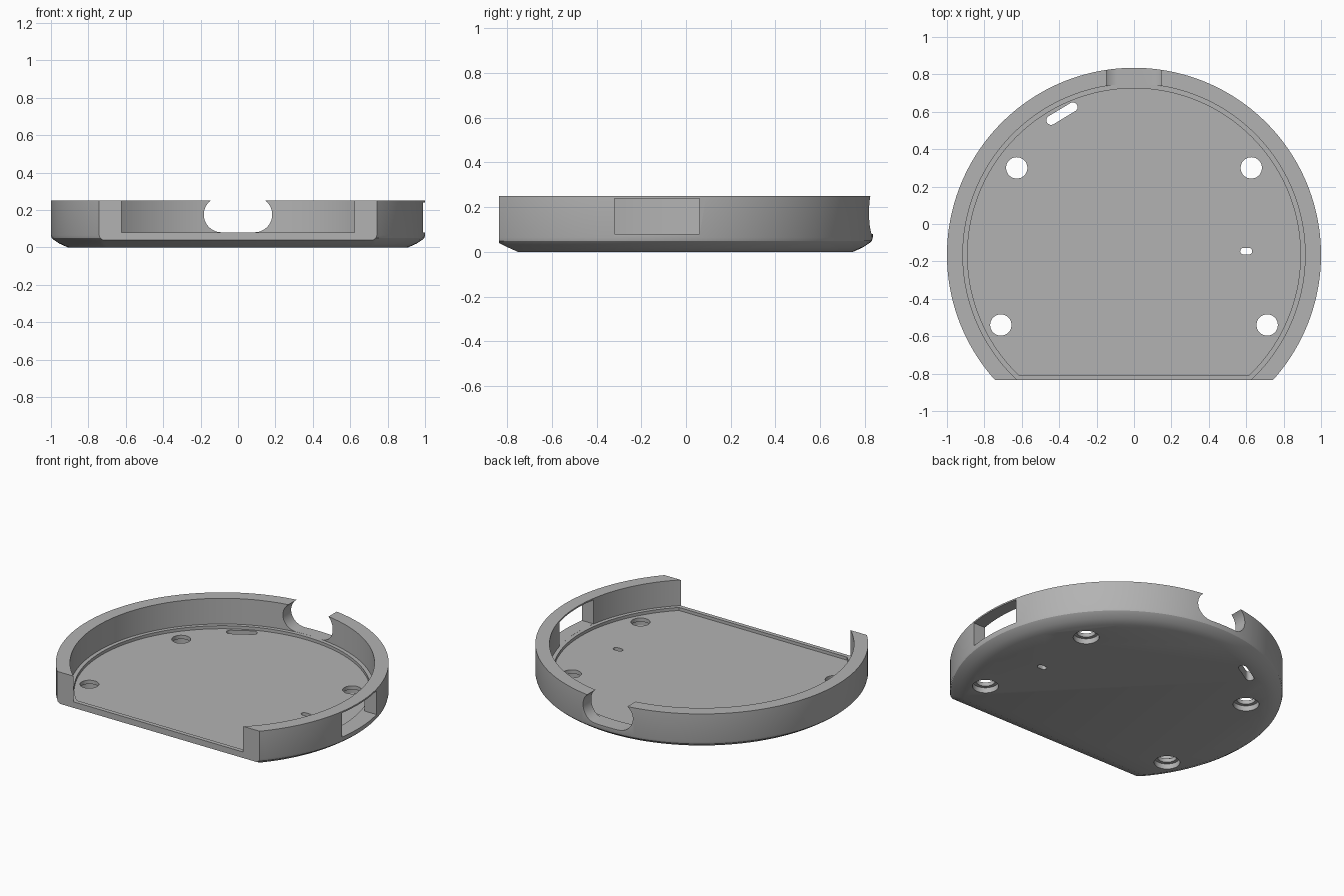
import bpy, bmesh, math
from mathutils import Matrix, Vector

cube = bpy.data.objects.get("Cube")
if cube:
    bpy.data.objects.remove(cube, do_unlink=True)

CENTRE_Y = -0.165
FRONT_Y = -0.835
SEGMENTS = 144

grey = bpy.data.materials.new("plain grey")
grey.use_nodes = True
grey.diffuse_color = (0.45, 0.45, 0.45, 1)
grey.node_tree.nodes["Principled BSDF"].inputs["Base Color"].default_value = (0.45, 0.45, 0.45, 1)


def flat_circle(radius, front):
    """Circle outline with its front trimmed by a straight chord."""
    start = math.asin((front - CENTRE_Y) / radius)
    sweep = math.pi - 2 * start
    return [(radius * math.cos(start + sweep * i / SEGMENTS),
             CENTRE_Y + radius * math.sin(start + sweep * i / SEGMENTS))
            for i in range(SEGMENTS + 1)]


def capsule(x, y, half, radius, tilt=0.0, steps=24):
    """Outline of a slot with round ends; half = 0 gives a circle."""
    points = []
    for end in (0, 1):
        for i in range(steps + (1 if half else 0)):
            a = -math.pi / 2 + math.pi * (end + i / steps)
            p = Vector(((half if end == 0 else -half) + radius * math.cos(a),
                        radius * math.sin(a)))
            p.rotate(Matrix.Rotation(tilt, 2))
            points.append((x + p.x, y + p.y))
    return points


def loft(name, layers):
    """Closed solid through a stack of (outline, height) layers."""
    bm = bmesh.new()
    rings = [[bm.verts.new((x, y, z)) for x, y in pts] for pts, z in layers]
    for low, high in zip(rings, rings[1:]):
        for i in range(len(low)):
            j = (i + 1) % len(low)
            bm.faces.new((low[i], low[j], high[j], high[i]))
    bm.faces.new(rings[0][::-1])
    bm.faces.new(rings[-1])
    bmesh.ops.recalc_face_normals(bm, faces=bm.faces)
    mesh = bpy.data.meshes.new(name)
    bm.to_mesh(mesh)
    bm.free()
    mesh.materials.append(grey)
    obj = bpy.data.objects.new(name, mesh)
    bpy.context.collection.objects.link(obj)
    return obj


def prism(name, points, bottom, top):
    return loft(name, [(points, bottom), (points, top)])


# Outer body with a softened lower edge
tray = loft("tray_body", [
    (flat_circle(0.91, -0.75), 0.0),
    (flat_circle(0.955, -0.795), 0.02),
    (flat_circle(0.985, FRONT_Y), 0.04),
    (flat_circle(0.996, FRONT_Y), 0.05),
    (flat_circle(1.0, FRONT_Y), 0.065),
    (flat_circle(1.0, FRONT_Y), 0.25),
])

# Open interior, running out through the front, and the shallow floor recess
cutters = [
    prism("interior_cutter", flat_circle(0.915, -0.95), 0.08, 0.4),
    prism("recess_cutter", flat_circle(0.89, -0.807), 0.06, 0.2),
]

# Four screw holes, wider underneath
for side in (-1, 1):
    for x, y in ((0.627, 0.30), (0.712, -0.54)):
        cutters.append(prism("hole_cutter", capsule(side * x, y, 0, 0.057), -0.1, 0.2))
        cutters.append(prism("counterbore_cutter", capsule(side * x, y, 0, 0.078), -0.1, 0.035))

# Tilted slot and small slot in the floor
cutters.append(prism("tilted_slot_cutter",
                     capsule(-0.385, 0.59, 0.068, 0.025, math.radians(31)), -0.1, 0.2))
cutters.append(prism("small_slot_cutter", capsule(0.6, -0.145, 0.014, 0.018), -0.1, 0.2))

# Round-ended notch through the back wall
notch = prism("back_notch_cutter", capsule(0, 0.1755, 0.088, 0.095), -1.1, -0.7)
notch.data.transform(Matrix.Rotation(math.pi / 2, 4, "X"))
cutters.append(notch)

# Rectangular window in the left wall
cutters.append(prism("window_cutter",
                     [(0.7, -0.32), (1.2, -0.32), (1.2, 0.06), (0.7, 0.06)], 0.0805, 0.24))

# Carve everything, then drop the cutters
bpy.context.view_layer.objects.active = tray
for cutter in cutters:
    cutter.hide_render = True
    mod = tray.modifiers.new("cut", "BOOLEAN")
    mod.operation = "DIFFERENCE"
    mod.solver = "EXACT"
    mod.object = cutter
    bpy.ops.object.modifier_apply(modifier=mod.name)
    bpy.data.objects.remove(cutter, do_unlink=True)

bpy.ops.object.select_all(action="DESELECT")
tray.select_set(True)
bpy.ops.object.shade_smooth_by_angle(angle=math.radians(25))
